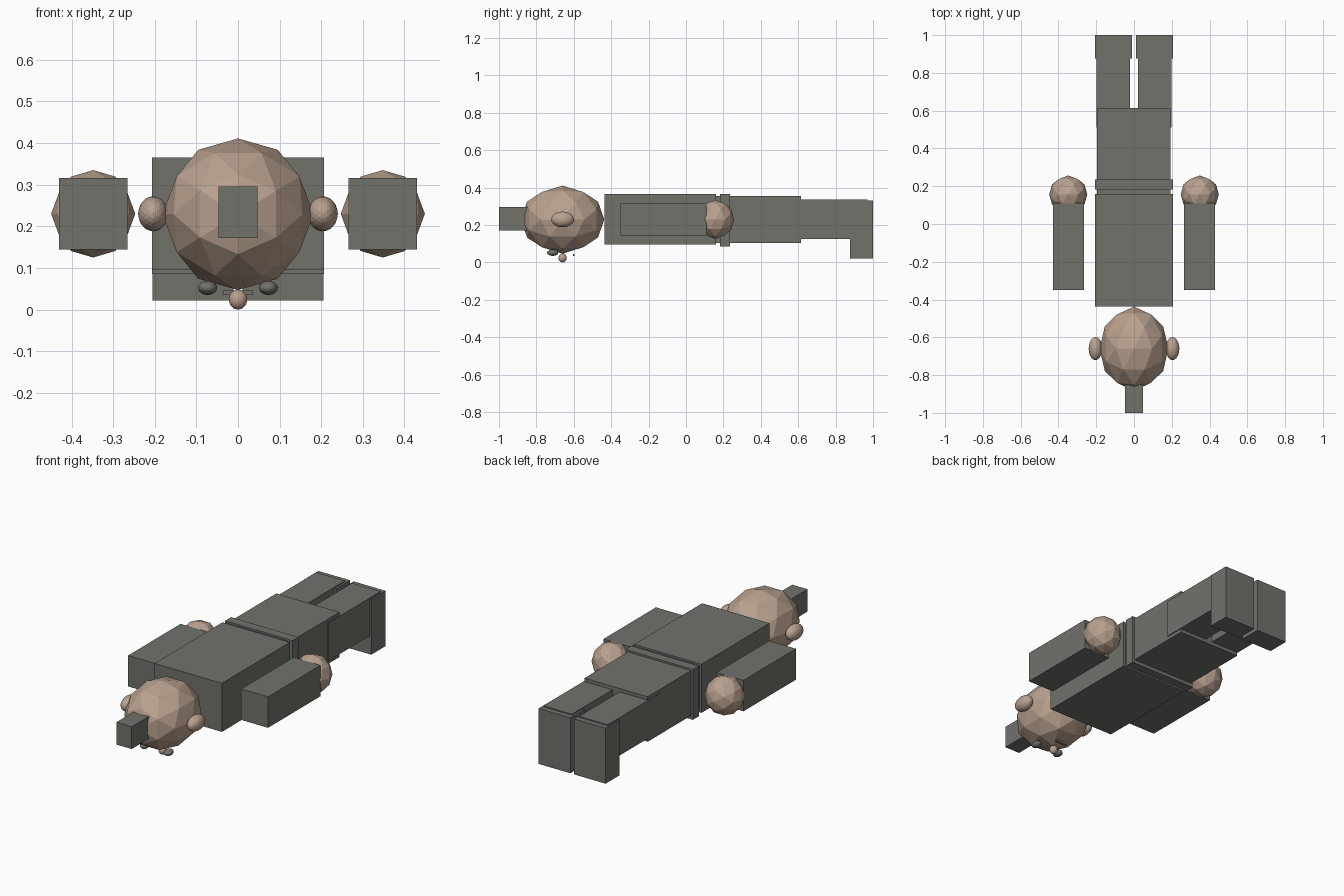
import bpy
import bmesh
from mathutils import Vector

if "Cube" in bpy.data.objects:
    bpy.data.objects.remove(bpy.data.objects["Cube"], do_unlink=True)


def material(name, colour):
    mat = bpy.data.materials.new(name)
    mat.use_nodes = True
    mat.diffuse_color = (*colour, 1)
    mat.node_tree.nodes["Principled BSDF"].inputs["Base Color"].default_value = (*colour, 1)
    return mat


GREY = material("stone_grey", (0.165, 0.17, 0.148))
SKIN = material("skin_tan", (0.49, 0.36, 0.275))


def finish(bm, name, mat):
    bmesh.ops.recalc_face_normals(bm, faces=bm.faces[:])
    mesh = bpy.data.meshes.new(name)
    bm.to_mesh(mesh)
    bm.free()
    mesh.materials.append(mat)
    obj = bpy.data.objects.new(name, mesh)
    bpy.context.collection.objects.link(obj)
    return obj


def box(name, x, y, z, mat=GREY):
    """Box spanning the given (low, high) ranges."""
    bm = bmesh.new()
    bmesh.ops.create_cube(bm, size=1)
    for v in bm.verts:
        v.co = [lo + (hi - lo) * (c + 0.5) for c, (lo, hi) in zip(v.co, (x, y, z))]
    return finish(bm, name, mat)


def ball(name, centre, radii, mat=SKIN, levels=1):
    """Faceted ball from an axis-aligned icosahedron, split and scaled."""
    bm = bmesh.new()
    golden = (1 + 5 ** 0.5) / 2
    for s in (-1, 1):
        for t in (-golden, golden):
            for co in ((s, 0, t), (t, s, 0), (0, t, s)):
                bm.verts.new(Vector(co).normalized())
    bmesh.ops.convex_hull(bm, input=bm.verts[:])
    for _ in range(levels):
        bmesh.ops.subdivide_edges(bm, edges=bm.edges[:], cuts=1, use_grid_fill=True)
        for v in bm.verts:
            v.co.normalize()
    for v in bm.verts:
        v.co = Vector(centre) + v.co * Vector(radii)
    return finish(bm, name, mat)


# Body
box("torso", (-0.207, 0.207), (-0.437, 0.16), (0.095, 0.365))
box("belt", (-0.207, 0.207), (0.183, 0.235), (0.085, 0.365))
box("hips", (-0.195, 0.193), (0.1, 0.615), (0.105, 0.355))

# Head, with the face turned down
ball("head", (0, -0.66, 0.229), (0.182, 0.223, 0.182))
box("head_block", (-0.047, 0.047), (-1.0, -0.78), (0.172, 0.296))
ball("nose", (0, -0.66, 0.024), (0.022, 0.022, 0.024), levels=2)
box("mouth", (-0.036, 0.036), (-0.605, -0.595), (0.035, 0.046))

# Paired parts
for side, s in (("left", 1), ("right", -1)):
    def span(lo, hi):
        return tuple(sorted((s * lo, s * hi)))

    ball(side + "_ear", (s * 0.204, -0.66, 0.23), (0.036, 0.061, 0.042), levels=2)
    ball(side + "_eye", (s * 0.073, -0.713, 0.052), (0.023, 0.03, 0.017), GREY, 2)
    box(side + "_arm", span(0.265, 0.43), (-0.35, 0.11), (0.144, 0.316))
    ball(side + "_hand", (s * 0.348, 0.157, 0.23), (0.101, 0.1, 0.105))
    box(side + "_leg", span(0.022, 0.198), (0.51, 0.97), (0.125, 0.336))
    box(side + "_foot", span(0.011, 0.206), (0.876, 1.0), (0.022, 0.33))
